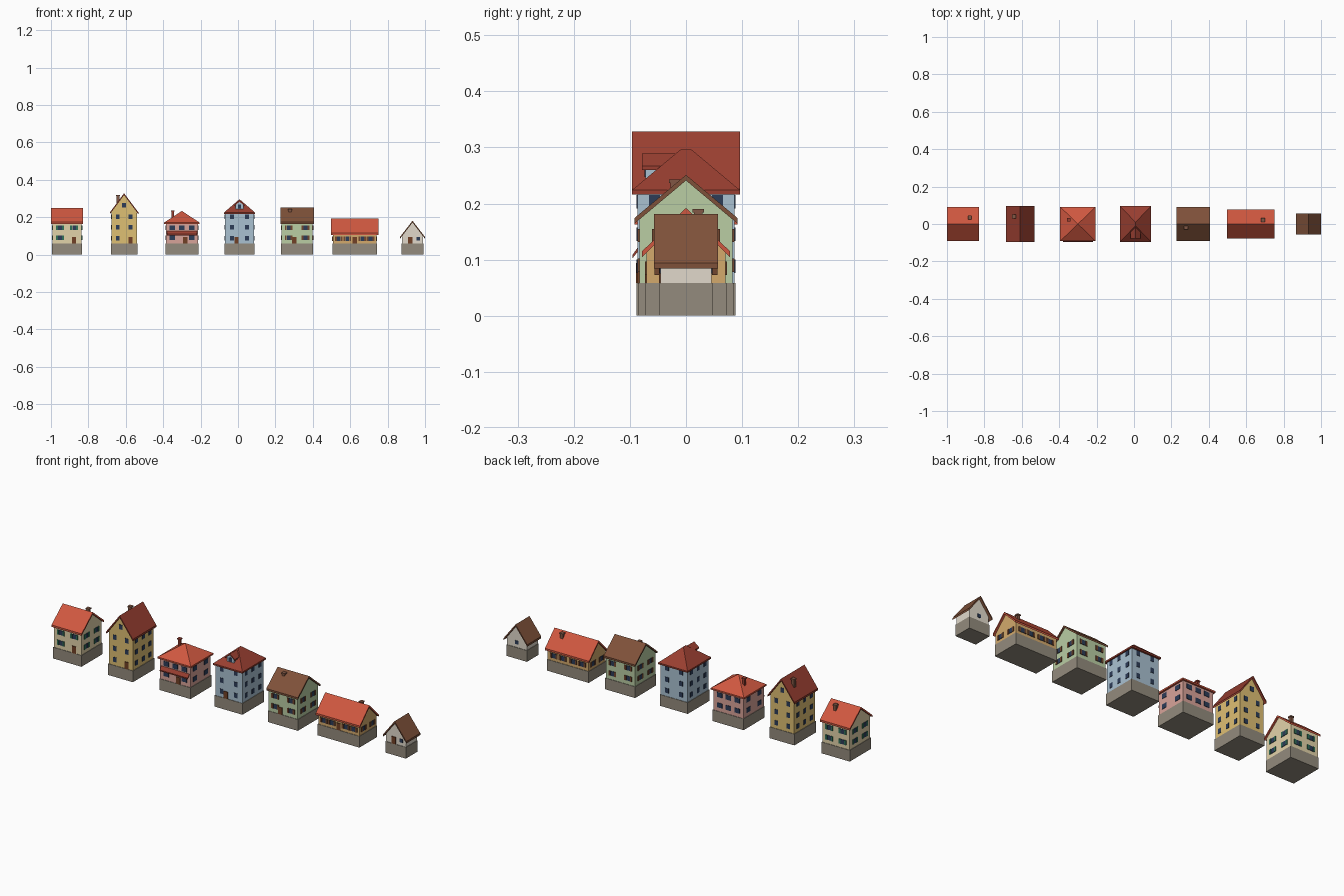
import bpy, bmesh
from mathutils import Matrix

if "Cube" in bpy.data.objects:
    bpy.data.objects.remove(bpy.data.objects["Cube"])

BASE = 0.058   # top of every stone plinth


def material(name, r, g, b):
    m = bpy.data.materials.new(name)
    m.diffuse_color = tuple((c / 255) ** 2.2 for c in (r, g, b)) + (1,)
    m.use_nodes = True
    m.node_tree.nodes["Principled BSDF"].inputs["Base Color"].default_value = m.diffuse_color
    return m


M = {n: material(n, *c) for n, c in dict(
    stone=(146, 138, 124), orange=(206, 88, 66), red=(152, 65, 52), brown=(126, 82, 60),
    cream=(226, 210, 168), yellow=(222, 190, 115), pink=(216, 162, 152), blue=(168, 192, 208),
    green=(184, 204, 162), tan=(210, 168, 108), white=(224, 216, 202), glass=(48, 62, 88),
    door=(112, 66, 42), shutter=(52, 112, 88), wood=(112, 72, 50), chimney=(128, 88, 70)).items()}


def finish(name, bm, mat, loc):
    bmesh.ops.recalc_face_normals(bm, faces=bm.faces)
    me = bpy.data.meshes.new(name)
    bm.to_mesh(me)
    bm.free()
    me.materials.append(M[mat])
    ob = bpy.data.objects.new(name, me)
    ob.location = loc
    bpy.context.collection.objects.link(ob)


def add_box(bm, c, s):
    bmesh.ops.create_cube(bm, size=1, matrix=Matrix.Translation(c) @ Matrix.Diagonal((*s, 1)))


def boxes(name, mat, cx, items):
    if items:
        bm = bmesh.new()
        for c, s in items:
            add_box(bm, c, s)
        finish(name, bm, mat, (cx, 0, 0))


def prism(name, mat, cx, profile, a, b, along):
    """Extrude an (across, z) profile from a to b along the ridge axis."""
    bm = bmesh.new()
    place = (lambda u, z, v: (v, u, z)) if along == 'x' else (lambda u, z, v: (u, v, z))
    lo = [bm.verts.new(place(u, z, a)) for u, z in profile]
    hi = [bm.verts.new(place(u, z, b)) for u, z in profile]
    bm.faces.new(lo)
    bm.faces.new(hi)
    n = len(lo)
    for i in range(n):
        bm.faces.new((lo[i], lo[(i + 1) % n], hi[(i + 1) % n], hi[i]))
    finish(name, bm, mat, (cx, 0, 0))


def gable(name, cx, wx, wy, rx, ry, eave, ridge, along, wall, roof, t=0.01):
    w, s, e, r = (wy, ry, wx, rx) if along == 'x' else (wx, rx, wy, ry)
    k = (ridge - eave) / s
    top = ridge - t - k * w
    prism(name + "_walls", wall, cx, [(-w, BASE), (w, BASE), (w, top), (0, ridge - t), (-w, top)],
          -e, e, along)
    prism(name + "_roof", roof, cx, [(-s, eave), (0, ridge), (s, eave),
          (s, eave - t), (0, ridge - t), (-s, eave - t)], -r, r, along)


def hip(name, cx, wx, wy, rx, ry, eave, ridge, half_ridge, wall, roof, t=0.008):
    boxes(name + "_walls", wall, cx, [((0, 0, (BASE + eave - t) / 2), (2 * wx, 2 * wy, eave - t - BASE))])
    bm = bmesh.new()
    for v in [(x, y, z) for z in (eave - t, eave) for x in (-rx, rx) for y in (-ry, ry)]:
        bm.verts.new(v)
    for y in (-half_ridge, half_ridge):
        bm.verts.new((0, y, ridge))
    bmesh.ops.convex_hull(bm, input=bm.verts)
    finish(name + "_roof", bm, roof, (cx, 0, 0))


def openings(name, cx, wx, wy, rows, front, sides, door_x, shutter=None, back=None, size=(0.02, 0.024)):
    """Windows on all four walls; the ground floor column nearest the door is left free."""
    w, h = size
    glass, leaves = [], []

    def window(u, z, axis, sign):
        place = (lambda u: (u, sign * wy, z)) if axis == 'y' else (lambda u: (sign * wx, u, z))
        dims = (lambda a, d: (a, d, h)) if axis == 'y' else (lambda a, d: (d, a, h))
        glass.append((place(u), dims(w, 0.004)))
        if shutter:
            for k in (-1, 1):
                leaves.append((place(u + k * (w * 0.75 + 0.001)), dims(w * 0.5, 0.007)))

    for i, z in enumerate(rows):
        for u in front:
            if i or abs(u - door_x) > w * 1.1:
                window(u, z, 'y', -1)
        for u in (front if back is None else back):
            window(u, z, 'y', 1)
        for u in sides:
            window(u, z, 'x', 1)
            window(u, z, 'x', -1)
    boxes(name + "_windows", 'glass', cx, glass)
    boxes(name + "_shutters", shutter, cx, leaves)
    boxes(name + "_door", 'door', cx, [((door_x, -wy, BASE + 0.018), (0.022, 0.007, 0.036))])


def plinth(name, cx, wx, wy):
    boxes(name + "_plinth", 'stone', cx, [((0, 0, BASE / 2), (2 * wx + .005, 2 * wy + .005, BASE))])


def chimney(name, cx, x, y, bottom, top, w=0.015, mat='chimney'):
    boxes(name + "_chimney", mat, cx, [((x - cx, y, (bottom + top) / 2), (w, w, top - bottom)),
                                       ((x - cx, y, top - .003), (w + .005, w + .005, .006))])


two, three = (0.09, 0.143), (0.088, 0.145, 0.203)

# cream cottage
n, c, wx, wy = "cream_house", -0.914, 0.078, 0.083
plinth(n, c, wx, wy)
gable(n, c, wx, wy, 0.086, 0.092, 0.174, 0.25, 'x', 'cream', 'orange')
openings(n, c, wx, wy, two, (-0.038, 0.038), (-0.04, 0.04), 0.038, 'shutter')
chimney(n, c, -0.878, 0.035, 0.19, 0.246)

# tall yellow house
n, c, wx, wy = "yellow_house", -0.609, 0.068, 0.085
plinth(n, c, wx, wy)
gable(n, c, wx, wy, 0.076, 0.096, 0.226, 0.328, 'y', 'yellow', 'red')
openings(n, c, wx, wy, three, (-0.034, 0.034), (-0.055, 0, 0.055), 0.034)
boxes(n + "_attic_windows", 'glass', c, [((0, s * wy, 0.265), (0.02, 0.004, 0.024)) for s in (-1, 1)])
chimney(n, c, -0.642, 0.04, 0.24, 0.318)

# pink hipped house with front canopy
n, c, wx, wy = "pink_house", -0.3, 0.086, 0.083
plinth(n, c, wx, wy)
hip(n, c, wx, wy, 0.095, 0.092, 0.171, 0.233, 0.0, 'pink', 'orange')
openings(n, c, wx, wy, two, (-0.052, 0, 0.052), (-0.045, 0.045), 0.018, size=(0.03, 0.024),
         back=(-0.05, 0, 0.05))
prism(n + "_canopy", 'red', c, [(-wy, 0.126), (-0.095, 0.109), (-0.095, 0.103), (-wy, 0.118)],
      -0.08, 0.08, 'x')
chimney(n, c, -0.348, 0.022, 0.18, 0.237, 0.013, 'red')

# blue three-storey house with dormer
n, c, wx, wy = "blue_house", 0.008, 0.077, 0.086
plinth(n, c, wx, wy)
hip(n, c, wx, wy, 0.084, 0.096, 0.224, 0.296, 0.01, 'blue', 'red')
openings(n, c, wx, wy, three, (-0.04, 0.04), (-0.056, 0, 0.056), -0.016)
prism(n + "_dormer_walls", 'blue', c, [(-.021, .236), (.021, .236), (.021, .265), (0, .283), (-.021, .265)],
      -0.072, -0.02, 'y')
prism(n + "_dormer_roof", 'red', c, [(-.028, .267), (0, .289), (.028, .267),
      (.028, .26), (0, .282), (-.028, .26)], -0.078, -0.02, 'y')
boxes(n + "_dormer_window", 'glass', c, [((0, -0.072, 0.257), (0.018, 0.004, 0.02))])

# green house
n, c, wx, wy = "green_house", 0.316, 0.083, 0.083
plinth(n, c, wx, wy)
gable(n, c, wx, wy, 0.09, 0.092, 0.174, 0.251, 'x', 'green', 'brown')
openings(n, c, wx, wy, two, (-0.045, 0.045), (-0.04, 0.04), -0.015, 'wood')
chimney(n, c, 0.278, -0.02, 0.2, 0.243)

# long tan bungalow
n, c, wx, wy = "tan_house", 0.624, 0.117, 0.07
plinth(n, c, wx, wy)
gable(n, c, wx, wy, 0.126, 0.078, 0.115, 0.192, 'x', 'tan', 'orange')
openings(n, c, wx, wy, (0.085,), (-0.085, -0.04, 0.04, 0.085), (-0.035, 0.035), 0, 'wood',
         back=(-0.08, -0.03, 0.03, 0.08))
chimney(n, c, 0.69, 0.022, 0.15, 0.19)

# small hut
n, c, wx, wy = "hut", 0.933, 0.056, 0.045
plinth(n, c, wx, wy)
gable(n, c, wx, wy, 0.067, 0.057, 0.094, 0.181, 'y', 'white', 'brown')
openings(n, c, wx, wy, (0.084,), (0.03,), (), -0.012, back=(0,), size=(0.018, 0.018))
